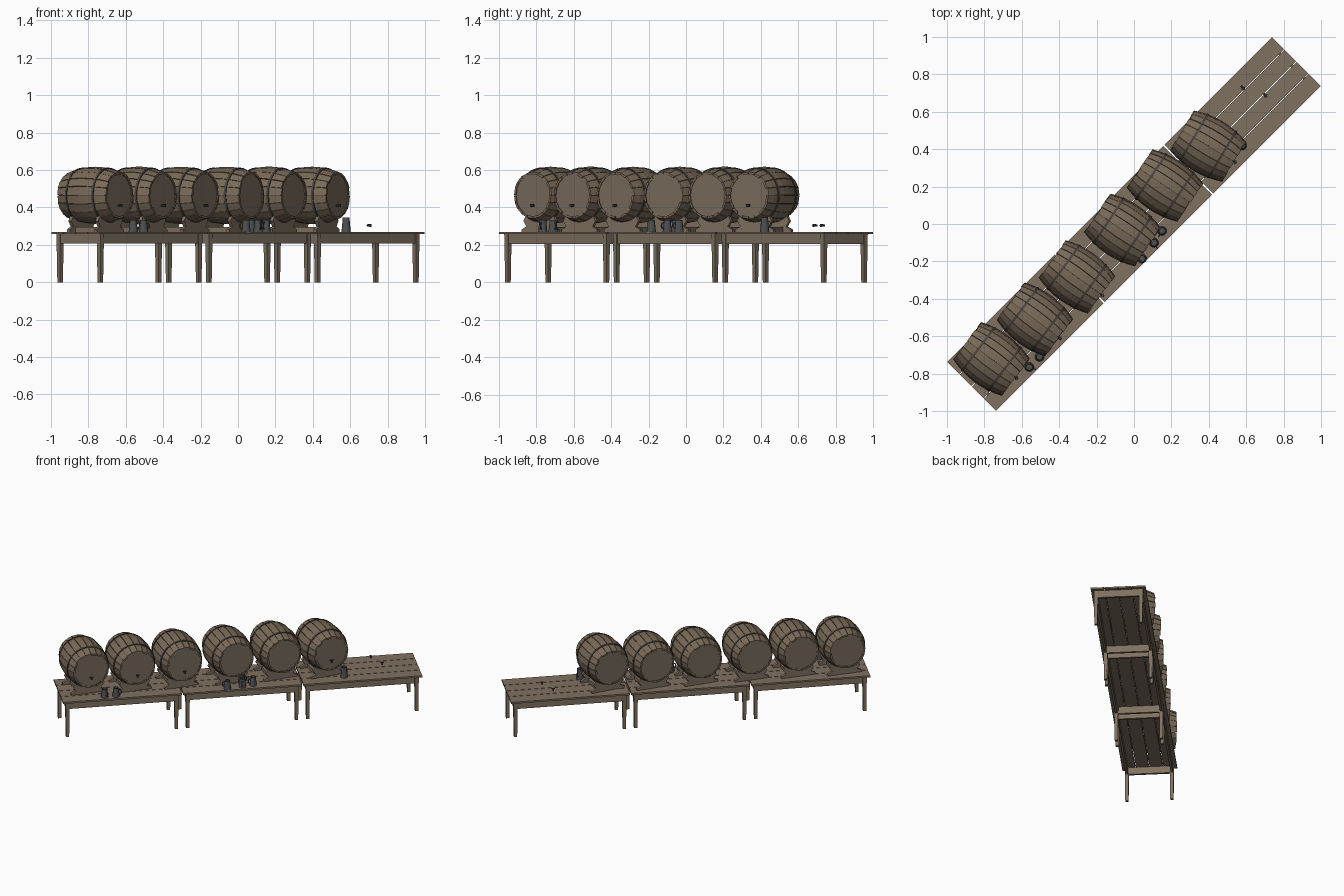
import bpy, bmesh, math, random
from mathutils import Matrix, Vector

if "Cube" in bpy.data.objects:
    bpy.data.objects.remove(bpy.data.objects["Cube"])

random.seed(4)


def mat(name, col):
    m = bpy.data.materials.new(name)
    m.diffuse_color = (*col, 1)
    m.use_nodes = True
    m.node_tree.nodes["Principled BSDF"].inputs["Base Color"].default_value = m.diffuse_color
    return m


TABLE = mat("table_wood", (0.215, 0.165, 0.118))
STAVE = mat("stave_wood", (0.195, 0.145, 0.098))
HEAD = mat("head_wood", (0.19, 0.15, 0.11))
GAP = mat("dark_gap", (0.06, 0.045, 0.032))
IRON = mat("hoop_iron", (0.07, 0.06, 0.05))
PEWTER = mat("mug_metal", (0.075, 0.077, 0.08))


def finish(bm, name, m, mats, smooth=False):
    bmesh.ops.recalc_face_normals(bm, faces=bm.faces)
    me = bpy.data.meshes.new(name)
    bm.to_mesh(me)
    bm.free()
    for x in mats:
        me.materials.append(x)
    for p in me.polygons:
        p.use_smooth = smooth
    ob = bpy.data.objects.new(name, me)
    ob.matrix_world = m
    bpy.context.collection.objects.link(ob)
    if smooth:
        bpy.context.view_layer.objects.active = ob
        ob.select_set(True)
        bpy.ops.object.shade_smooth_by_angle(angle=math.radians(35))
        ob.select_set(False)
    return ob


def box(bm, lo, hi, taper=1.0):
    """Box from lo to hi; the bottom is scaled by taper."""
    vs = bmesh.ops.create_cube(bm, size=1)["verts"]
    for v in vs:
        k = taper if v.co.z < 0 else 1
        for i in range(3):
            s = v.co[i] * (k if i < 2 else 1)
            v.co[i] = (lo[i] + hi[i]) / 2 + s * (hi[i] - lo[i])


def loft(bm, rings, closed=True, caps=False):
    """Skin a list of point rings into faces."""
    vr = [[bm.verts.new(p) for p in r] for r in rings]
    n = len(vr[0])
    for a, b in zip(vr, vr[1:]):
        for i in range(n if closed else n - 1):
            j = (i + 1) % n
            bm.faces.new((a[i], a[j], b[j], b[i]))
    if caps:
        bm.faces.new(vr[0])
        bm.faces.new(vr[-1])


def circle_x(x, r, n):
    return [(x, r * math.cos(2 * math.pi * i / n), r * math.sin(2 * math.pi * i / n)) for i in range(n)]


# ---------- tables ----------
def table(index, cu):
    m = Matrix.Rotation(math.pi / 4, 4, 'Z') @ Matrix.Translation((cu, 0, 0))
    bm = bmesh.new()
    w = 0.37 / 4
    for k in range(4):
        y = -0.185 + k * w
        box(bm, (-0.406, y + (0.002 if k else 0), 0.258), (0.406, y + w - (0.002 if k < 3 else 0), 0.27))
    finish(bm, f"table_top_planks_{index}", m, [TABLE])
    bm = bmesh.new()
    for s in (-1, 1):
        y, x = 0.152 * s, 0.374 * s
        box(bm, (-0.372, y - 0.008, 0.206), (0.372, y + 0.008, 0.258))
        box(bm, (x - 0.008, -0.152, 0.206), (x + 0.008, 0.152, 0.258))
    finish(bm, f"table_apron_{index}", m, [TABLE])
    bm = bmesh.new()
    for sx in (-1, 1):
        for sy in (-1, 1):
            x, y = 0.372 * sx, 0.152 * sy
            box(bm, (x - 0.014, y - 0.014, 0), (x + 0.014, y + 0.014, 0.258), 0.75)
    finish(bm, f"table_legs_{index}", m, [TABLE])


for i, cu in enumerate((-0.821, 0, 0.821)):
    table(i + 1, cu)

# ---------- barrels ----------
L, R, RE = 0.162, 0.153, 0.124
CZ = 0.465
N = 20


def radius(x):
    return R - (R - RE) * (x / L) ** 2


def tap(name, m):
    bm = bmesh.new()
    loft(bm, [circle_x(x, 0.006, 8) for x in (-0.012, 0.016)], caps=True)
    box(bm, (0.008, -0.005, -0.008), (0.016, 0.005, 0.0))
    box(bm, (0.004, -0.012, 0.004), (0.009, 0.012, 0.009))
    finish(bm, name, m, [IRON])


def barrel(index, x, y, deg, has_tap):
    m = Matrix.Translation((x, y, CZ)) @ Matrix.Rotation(math.radians(deg), 4, 'Z')
    # separate bowed staves
    bm = bmesh.new()
    for k in range(N):
        a0, a1 = [2 * math.pi * (k + e) / N for e in (0.035, 0.965)]
        ln = L + random.uniform(-0.004, 0.002)
        dr = random.uniform(-0.001, 0.0015)
        rings = []
        for t in range(9):
            px = ln * (t / 4 - 1)
            ro = radius(px) + dr
            rings.append([(px, r * math.cos(a), r * math.sin(a))
                          for r, a in ((ro, a0), (ro, a1), (ro - 0.012, a1), (ro - 0.012, a0))])
        loft(bm, rings, caps=True)
    finish(bm, f"barrel_staves_{index}", m, [STAVE])
    # dark core between staves, closed by the two heads
    bm = bmesh.new()
    e = L - 0.009
    loft(bm, [circle_x(e * (t / 4 - 1), radius(e * (t / 4 - 1)) - 0.006, 40) for t in range(9)], caps=True)
    for f in bm.faces:
        f.material_index = 1 if len(f.verts) > 4 else 0
    finish(bm, f"barrel_heads_{index}", m, [GAP, HEAD])
    # hoops
    bm = bmesh.new()
    for h in (-0.088, 0.088):
        p = [(h - 0.006, -0.004), (h - 0.006, 0.003), (h + 0.006, 0.003), (h + 0.006, -0.004)]
        loft(bm, [circle_x(q, radius(q) + o, 40) for q, o in p])
    finish(bm, f"barrel_hoops_{index}", m, [IRON])
    # cradle: two saddle boards and two rails
    bm = bmesh.new()
    zb = 0.27 - CZ
    for h in (-0.09, 0.09):
        r = radius(h) + 0.001
        arc = [(r * math.sin(a), -r * math.cos(a)) for a in [math.radians(d) for d in range(40, -41, -10)]]
        prof = [(-0.12, zb), (0.12, zb), (0.12, zb + 0.012), (0.088, zb + 0.028), (0.108, zb + 0.058)] + arc \
            + [(-0.108, zb + 0.058), (-0.088, zb + 0.028), (-0.12, zb + 0.012)]
        loft(bm, [[(h + s, py, pz) for py, pz in prof] for s in (-0.01, 0.01)], caps=True)
    for s in (-1, 1):
        box(bm, (-0.09, 0.06 * s - 0.01, zb), (0.09, 0.06 * s + 0.01, zb + 0.025))
    finish(bm, f"barrel_cradle_{index}", m, [TABLE])
    if has_tap:
        tap(f"barrel_tap_{index}", m @ Matrix.Translation((L, 0, -0.055)))


barrels = [(-0.762, -0.722, -37, 1), (-0.53, -0.51, -37, 1), (-0.305, -0.283, -36, 1),
           (-0.062, -0.032, -34, 0), (0.165, 0.205, -34, 0), (0.396, 0.417, -31, 1)]
for i, b in enumerate(barrels):
    barrel(i + 1, *b)

# two loose taps above the empty table end
for i, (x, y) in enumerate(((0.58, 0.73), (0.70, 0.69))):
    tap(f"loose_tap_{i + 1}", Matrix.Translation((x, y, 0.303)) @ Matrix.Rotation(math.radians(-50), 4, 'Z'))


# ---------- mugs ----------
def mug(index, x, y, deg, h=0.062):
    m = Matrix.Translation((x, y, 0.27)) @ Matrix.Rotation(math.radians(deg), 4, 'Z')
    bm = bmesh.new()
    prof = [(0.025, 0), (0.024, 0.006), (0.018, h), (0.015, h), (0.019, 0.008)]
    loft(bm, [[(r * math.cos(a), r * math.sin(a), z) for a in [2 * math.pi * i / 16 for i in range(16)]]
              for r, z in prof], caps=True)
    # handle
    rings = []
    for t in range(7):
        a = math.pi * (t / 6 - 0.5)
        c, d = Vector((0.019, 0, h * 0.52)), Vector((math.cos(a), 0, math.sin(a)))
        rings.append([c + d * (0.017 + 0.003 * p) + Vector((0, 0.003 * q, 0))
                      for p, q in ((-1, -1), (1, -1), (1, 1), (-1, 1))])
    loft(bm, rings, caps=True)
    finish(bm, f"mug_{index}", m, [PEWTER], True)


mugs = [(-0.56, -0.765, -20), (-0.505, -0.71, 30), (0.043, -0.185, 200), (0.107, -0.10, -60),
        (0.07, -0.055, 60), (0.15, -0.037, 240)]
for i, g in enumerate(mugs):
    mug(i + 1, *g)
mug(7, 0.578, 0.42, 90, 0.075)
